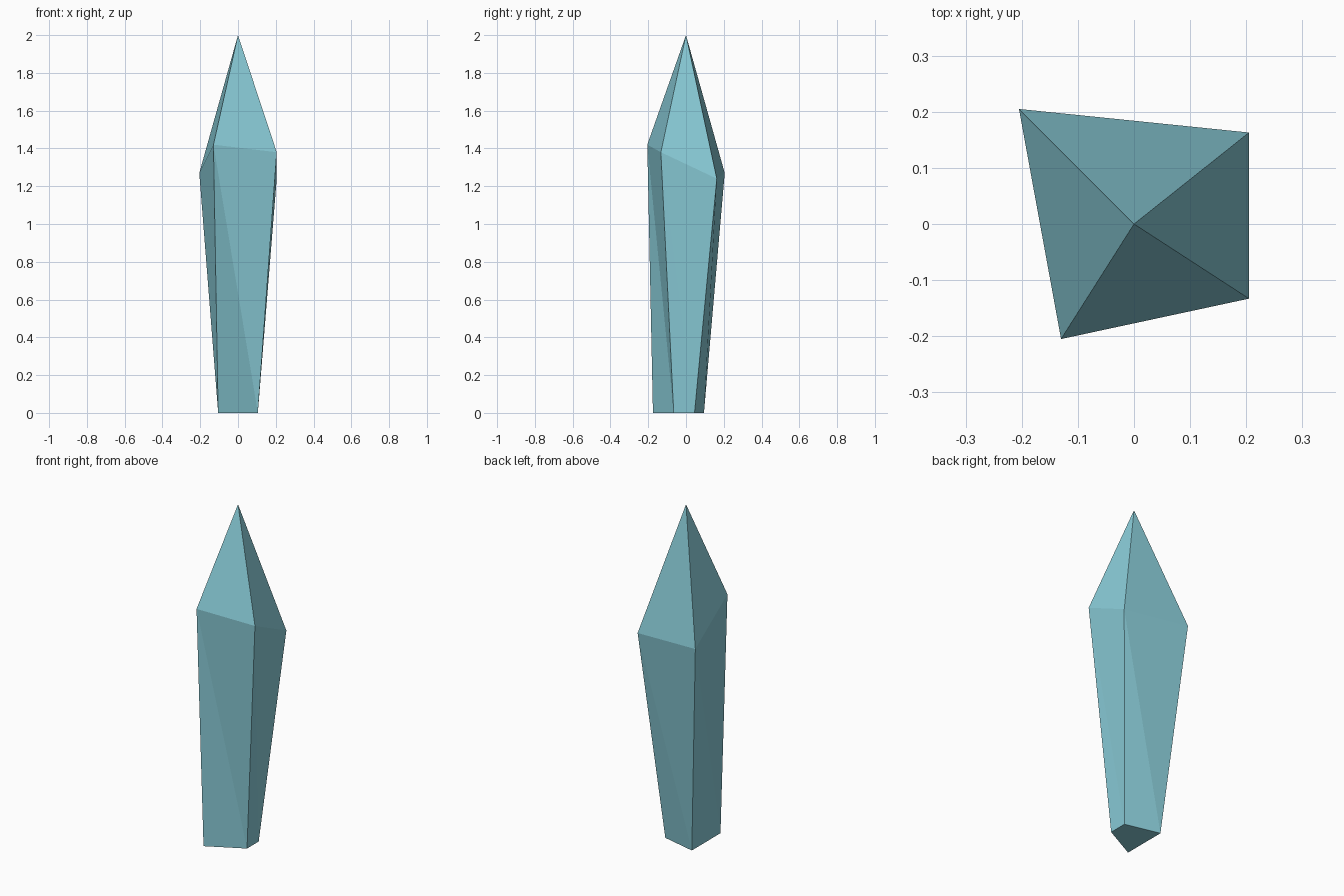
import bpy
import bmesh

if "Cube" in bpy.data.objects:
    bpy.data.objects.remove(bpy.data.objects["Cube"])

# Four corners, counter-clockwise seen from above, starting at the front left
BASE = [(-0.105, -0.175, 0), (0.105, -0.065, 0), (0.105, 0.045, 0), (-0.105, 0.095, 0)]
SHOULDER = [(-0.13, -0.205, 1.42), (0.205, -0.133, 1.38),
            (0.205, 0.163, 1.24), (-0.205, 0.205, 1.27)]
TIP = (0, 0, 2)

bm = bmesh.new()
base = [bm.verts.new(p) for p in BASE]
shoulder = [bm.verts.new(p) for p in SHOULDER]
tip = bm.verts.new(TIP)

# Flat underside
bm.faces.new(base[::-1])

# Tapered shaft sides (slightly twisted, so split in two) and pointed cap
for i in range(4):
    j = (i + 1) % 4
    bm.faces.new((base[i], base[j], shoulder[i]))
    bm.faces.new((base[j], shoulder[j], shoulder[i]))
    bm.faces.new((shoulder[i], shoulder[j], tip))

bmesh.ops.recalc_face_normals(bm, faces=bm.faces)
mesh = bpy.data.meshes.new("crystal_shard")
bm.to_mesh(mesh)
bm.free()

# Pale blue crystal colour
mat = bpy.data.materials.new("pale_blue")
mat.diffuse_color = (0.25, 0.6, 0.68, 1)
mat.use_nodes = True
mat.node_tree.nodes["Principled BSDF"].inputs["Base Color"].default_value = mat.diffuse_color
mesh.materials.append(mat)

crystal = bpy.data.objects.new("crystal_shard", mesh)
bpy.context.collection.objects.link(crystal)
